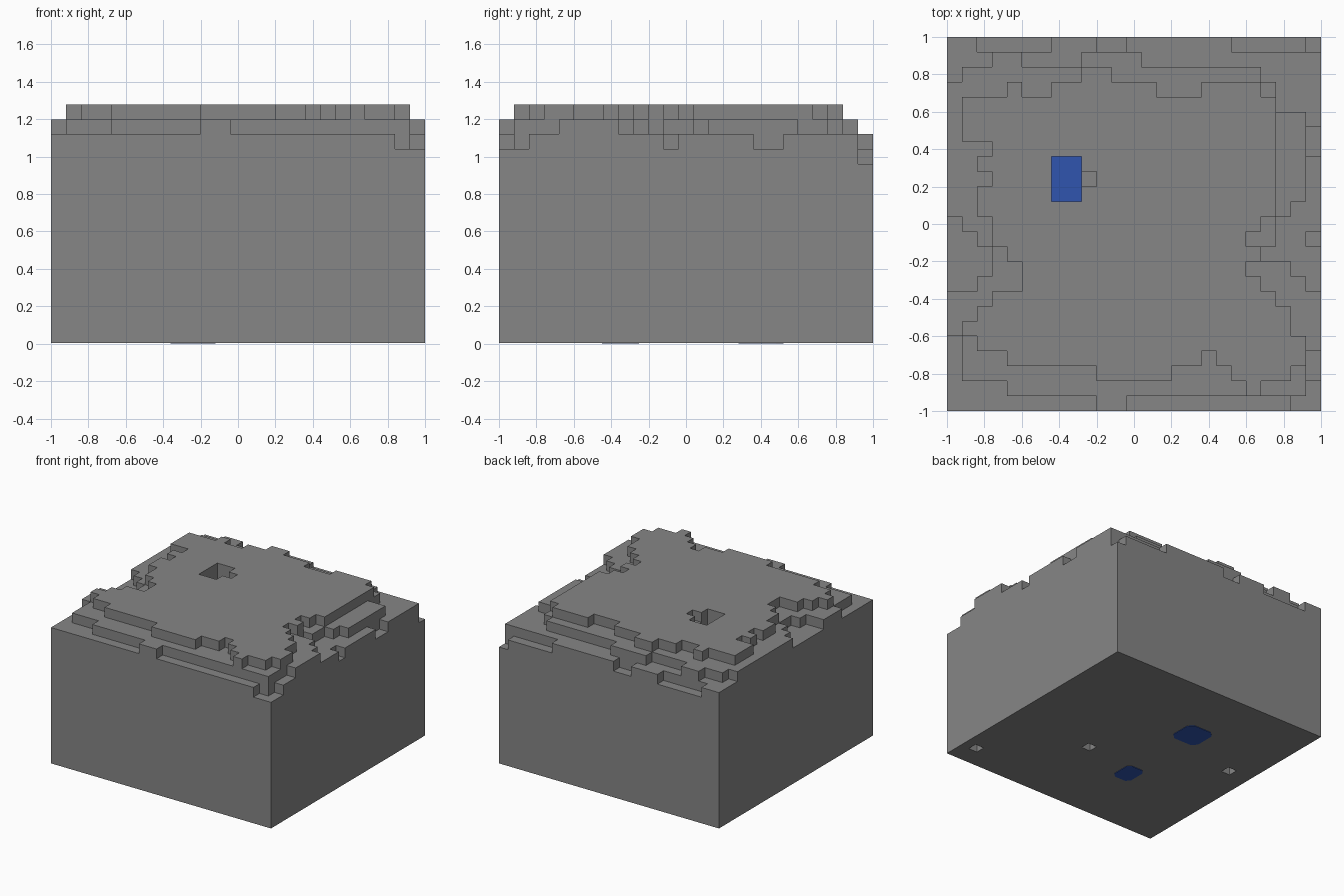
import bpy
import bmesh
import math

CELL = 0.08
SIDE = 25
BASE = 0.004  # lets the thin water plates stand just below the rock

cube = bpy.data.objects.get("Cube")
if cube:
    bpy.data.objects.remove(cube, do_unlink=True)


def make_material(name, rgb):
    mat = bpy.data.materials.new(name)
    mat.use_nodes = True
    colour = (*rgb, 1.0)
    mat.diffuse_color = colour
    mat.node_tree.nodes["Principled BSDF"].inputs["Base Color"].default_value = colour
    return mat


stone = make_material("stone grey", (0.24, 0.24, 0.24))
water = make_material("water blue", (0.03, 0.09, 0.43))


def stepped_outline(x, y, turns):
    """Corners of a right-angled outline; turns alternate new x, new y."""
    corners = [(x, y)]
    for k, value in enumerate(turns):
        if k % 2 == 0:
            x = value
        else:
            y = value
        corners.append((x, y))
    return corners


def inside(outline, px, py):
    """Even-odd test using only the upright edges."""
    hit = False
    for (ax, ay), (bx, by) in zip(outline, outline[1:] + outline[:1]):
        if ax == bx and ax > px and min(ay, by) < py < max(ay, by):
            hit = not hit
    return hit


# Terrace outlines, in cells
plateau = stepped_outline(1, 21, [
    4, 22, 5, 21, 7, 22, 9, 23, 11, 22, 14, 21, 17, 22, 21, 21,
    22, 13, 21, 12, 20, 11, 21, 10, 20, 9, 21, 8, 22, 7, 23, 5,
    24, 3, 23, 2, 21, 1, 20, 2, 19, 3, 18, 4, 17, 3, 15, 2,
    10, 3, 4, 4, 2, 5, 1, 6, 2, 7, 3, 8, 5, 10, 4, 11,
    3, 13, 2, 15, 3, 16, 2, 17, 3, 18, 1])
terrace = stepped_outline(0, 22, [
    1, 23, 3, 24, 5, 23, 9, 24, 13, 23, 21, 22, 22, 20, 24, 14,
    23, 13, 22, 11, 21, 10, 23, 9, 24, 8, 25, 4, 24, 1, 12, 0,
    10, 1, 4, 2, 1, 5, 0, 8, 2, 9, 3, 11, 2, 12, 1, 13, 0])

top = {}
for i in range(SIDE):
    for j in range(SIDE):
        centre = (i + 0.5, j + 0.5)
        top[i, j] = 14 + inside(terrace, *centre)
        if inside(plateau, *centre):
            top[i, j] = 16


def set_height(x0, y0, x1, y1, height):
    for i in range(x0, x1):
        for j in range(y0, y1):
            top[i, j] = height


# Dips along the rim
for box in [(2, 24, 7, 25), (10, 24, 12, 25), (19, 24, 24, 25), (24, 11, 25, 12),
            (24, 17, 25, 19), (24, 0, 25, 2), (23, 0, 24, 1)]:
    set_height(*box, 13)
set_height(24, 24, 25, 25, 12)
# Flooded shaft and the shallow step beside it
set_height(7, 14, 9, 17, 0.5)
set_height(9, 15, 10, 16, 15)

# Small pits in the underside
pits = {(2, 14), (15, 9), (23, 2)}
bottom = {cell: int(cell in pits) for cell in top}


def point(x, y, z):
    half = SIDE / 2
    return ((x - half) * CELL, (y - half) * CELL, max(z * CELL, BASE))


# Rock block: caps for every cell, walls wherever neighbours differ
bm = bmesh.new()


def face(points, material=0):
    new = bm.faces.new([bm.verts.new(point(*p)) for p in points])
    new.material_index = material


for (i, j), high in top.items():
    low = bottom[i, j]
    ring = [(i, j), (i + 1, j), (i + 1, j + 1), (i, j + 1)]
    face([(x, y, high) for x, y in ring], 1 if high < 1 else 0)
    face([(x, y, low) for x, y in reversed(ring)])
    steps = [(0, -1), (1, 0), (0, 1), (-1, 0)]
    for k, (di, dj) in enumerate(steps):
        near = (i + di, j + dj)
        near_high, near_low = top.get(near, 0), bottom.get(near, 0)
        (ax, ay), (bx, by) = ring[k], ring[(k + 1) % 4]
        for z0, z1 in [(max(low, near_high), high), (low, min(high, near_low))]:
            if z1 > z0:
                face([(ax, ay, z0), (bx, by, z0), (bx, by, z1), (ax, ay, z1)])

bmesh.ops.remove_doubles(bm, verts=bm.verts, dist=0.0005)
bmesh.ops.dissolve_limit(bm, angle_limit=math.radians(1), verts=bm.verts,
                         edges=bm.edges, delimit={'MATERIAL'})
mesh = bpy.data.meshes.new("rock_block")
bm.to_mesh(mesh)
bm.free()
mesh.materials.append(stone)
mesh.materials.append(water)
bpy.context.collection.objects.link(bpy.data.objects.new("rock_block", mesh))


# Water pools showing on the underside, with clipped corners
def water_pool(name, x, y, width, depth, clip=0.04):
    a, b = width / 2, depth / 2
    outline = [(a, b - clip), (a - clip, b), (clip - a, b), (-a, b - clip),
               (-a, clip - b), (clip - a, -b), (a - clip, -b), (a, clip - b)]
    pool = bmesh.new()
    sheet = pool.faces.new([pool.verts.new((x + u, y + v, 0)) for u, v in outline])
    grown = bmesh.ops.extrude_face_region(pool, geom=[sheet])["geom"]
    for v in grown:
        if isinstance(v, bmesh.types.BMVert):
            v.co.z += 0.008
    bmesh.ops.recalc_face_normals(pool, faces=pool.faces)
    data = bpy.data.meshes.new(name)
    pool.to_mesh(data)
    pool.free()
    data.materials.append(water)
    bpy.context.collection.objects.link(bpy.data.objects.new(name, data))


water_pool("large_water_pool", -0.24, 0.40, 0.24, 0.24)
water_pool("small_water_pool", -0.24, -0.35, 0.16, 0.2, 0.03)
